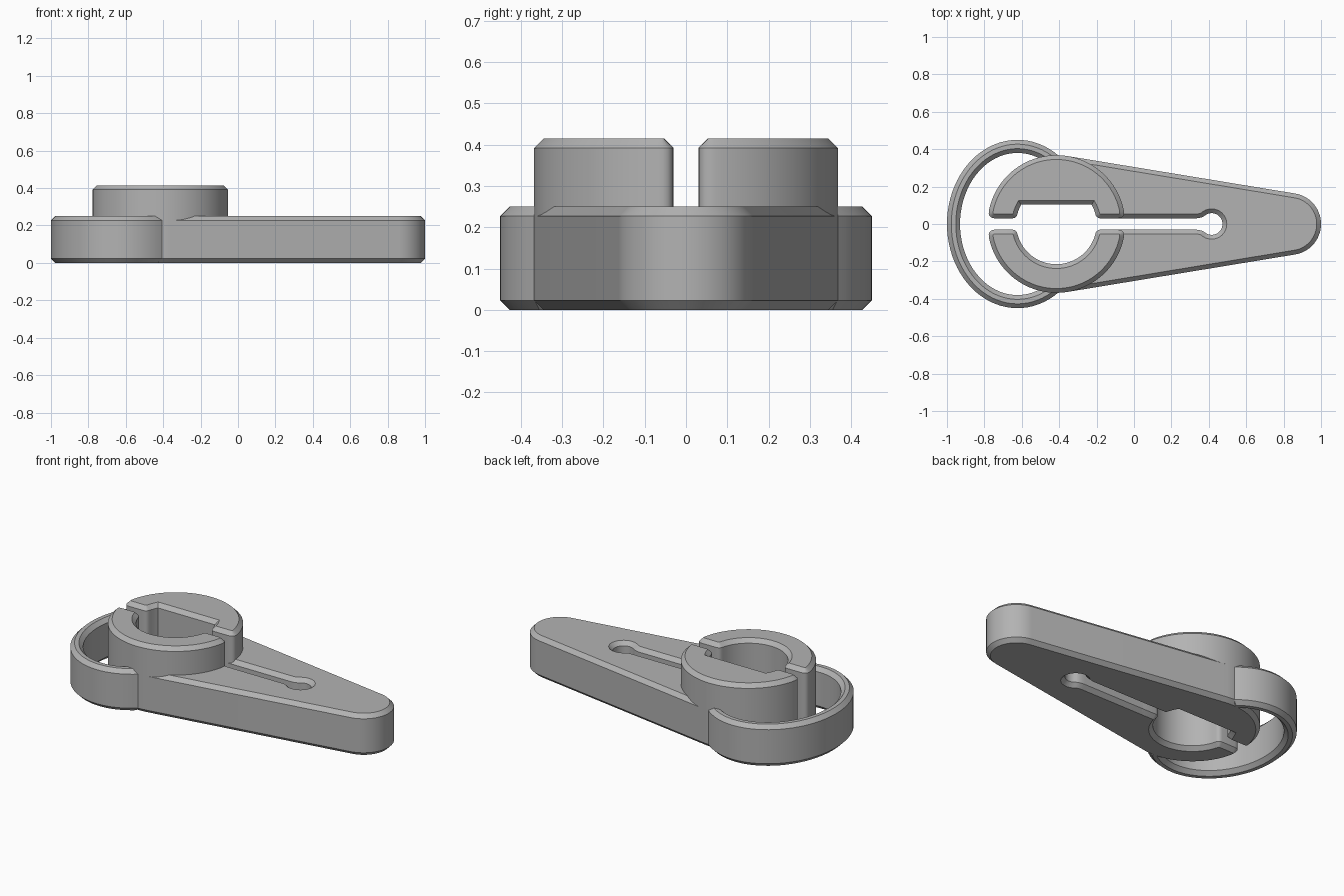
import bpy, bmesh
from math import sin, cos, asin, acos, pi, sqrt

cube = bpy.data.objects.get("Cube")
if cube:
    bpy.data.objects.remove(cube, do_unlink=True)

grey = bpy.data.materials.new("plain_grey")
grey.use_nodes = True
COLOUR = (0.45, 0.45, 0.45, 1)
grey.diffuse_color = COLOUR
grey.node_tree.nodes["Principled BSDF"].inputs["Base Color"].default_value = COLOUR

CHAMFER = 0.023
HUB_X, HUB_R, BORE_R = -0.415, 0.368, 0.215
SLOT = 0.03                      # half width of the slot
TIP_R = 0.165
TIP_X = 1 - TIP_R
BODY_H, HUB_H = 0.25, 0.415


def arc(cx, rx, ry, start, end, n):
    """Points on an ellipse arc centred on y = 0."""
    angles = [start + (end - start) * i / n for i in range(n + 1)]
    return [(cx + rx * cos(t), ry * sin(t)) for t in angles]


def rounded(a, c, b, n=5):
    """Rounded corner from a to b around c, ends left out."""
    ts = [i / n for i in range(1, n)]
    return [tuple((1 - t) ** 2 * p + 2 * t * (1 - t) * q + t * t * r
                  for p, q, r in zip(a, c, b)) for t in ts]


def flip(points):
    return [(x, -y) for x, y in reversed(points)]


def prism(name, outline, height):
    """Extrude an outline and chamfer its top and bottom rims."""
    bm = bmesh.new()
    base = bm.faces.new([bm.verts.new((x, y, 0)) for x, y in outline])
    ext = bmesh.ops.extrude_face_region(bm, geom=[base], use_keep_orig=True)
    for v in ext["geom"]:
        if isinstance(v, bmesh.types.BMVert):
            v.co.z = height
    bmesh.ops.recalc_face_normals(bm, faces=bm.faces)
    rims = [e for e in bm.edges if abs(e.verts[0].co.z - e.verts[1].co.z) < 1e-5]
    bmesh.ops.bevel(bm, geom=rims, offset=CHAMFER, offset_type='OFFSET',
                    segments=1, affect='EDGES', clamp_overlap=False)
    bmesh.ops.recalc_face_normals(bm, faces=bm.faces)
    mesh = bpy.data.meshes.new(name)
    bm.to_mesh(mesh)
    bm.free()
    mesh.materials.append(grey)
    obj = bpy.data.objects.new(name, mesh)
    bpy.context.collection.objects.link(obj)
    bpy.ops.object.select_all(action='DESELECT')
    obj.select_set(True)
    bpy.context.view_layer.objects.active = obj
    bpy.ops.object.shade_smooth_by_angle(angle=pi / 6)
    return obj


def jaw_outline(flat_y=None):
    """Half collar above the slot, with a round or flat-sided bore."""
    soft, lip = 0.04, 0.025
    out_t = asin((SLOT + soft) / HUB_R)
    in_t = asin((SLOT + lip) / BORE_R)
    out_x = sqrt(HUB_R ** 2 - SLOT ** 2)
    in_x = sqrt(BORE_R ** 2 - SLOT ** 2)
    outer = arc(0, HUB_R, HUB_R, pi / 2, out_t, 24)
    slot_a, slot_b = (out_x - soft, SLOT), (in_x + lip, SLOT)
    top_t = asin(flat_y / BORE_R) if flat_y else pi / 2
    bore = arc(0, BORE_R, BORE_R, in_t, top_t, 4 if flat_y else 18)
    half = outer + rounded(outer[-1], (out_x, SLOT), slot_a) + [slot_a, slot_b]
    half += rounded(slot_b, (in_x, SLOT), bore[0]) + bore
    mirrored = [(-x, y) for x, y in reversed(half) if x > 1e-5]
    return [(x + HUB_X, y) for x, y in half + mirrored]


# Split collar: one flat-bored jaw at the back, one round-bored jaw in front
prism("back_jaw", jaw_outline(flat_y=0.103), HUB_H)
prism("front_jaw", flip(jaw_outline()), HUB_H)

# Tapered lever with keyhole slot, rooted inside the collar
tangent = acos((HUB_R - TIP_R) / (TIP_X - HUB_X))
root_r, key_x, key_r = 0.3, 0.415, 0.058
tip = arc(TIP_X, TIP_R, TIP_R, 0, tangent, 14)
shoulder = (HUB_X + HUB_R * cos(tangent), HUB_R * sin(tangent))
root = arc(HUB_X, root_r, root_r, tangent, asin(SLOT / root_r), 12)
neck = (key_x - key_r - 0.035, SLOT)
keyhole = arc(key_x, key_r, key_r, pi - asin(0.042 / key_r), 0, 14)
upper = tip + [shoulder] + root + [neck]
upper += rounded(neck, (neck[0] + 0.035, SLOT), keyhole[0]) + keyhole
prism("lever", upper + flip(upper)[1:-1], BODY_H)

# Thin oval loop joining the two jaws
LOOP_X, LOOP_A, LOOP_B, WALL = -0.623, 0.377, 0.45, 0.07
start_out, start_in = 0.95, 0.8
outside = arc(LOOP_X, LOOP_A, LOOP_B, start_out, 2 * pi - start_out, 56)
inside = arc(LOOP_X, LOOP_A - WALL, LOOP_B - WALL, 2 * pi - start_in, start_in, 56)
prism("spring_loop", outside + inside, BODY_H)
